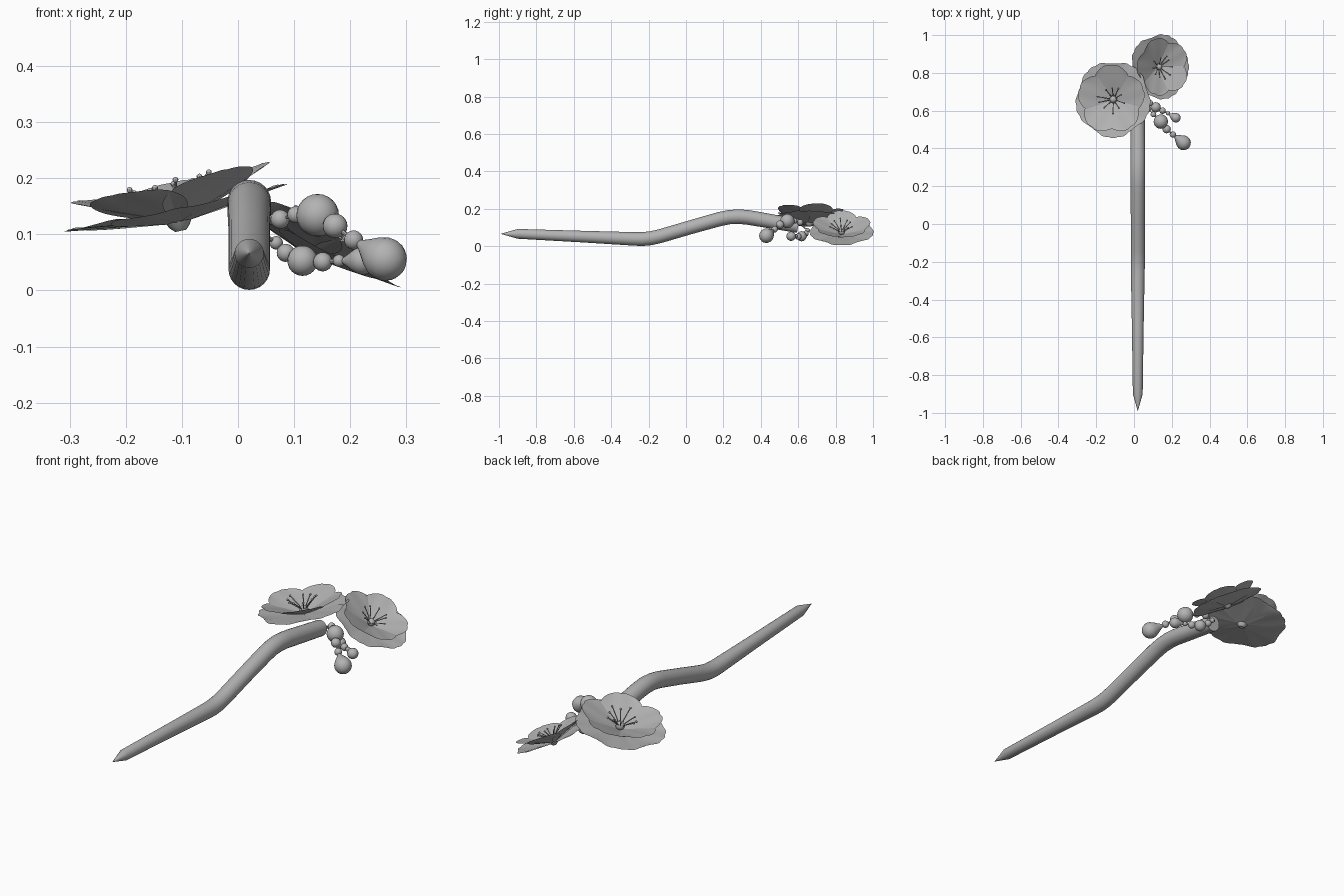
import bpy, bmesh, math, random
from mathutils import Vector, Matrix

if "Cube" in bpy.data.objects:
    bpy.data.objects.remove(bpy.data.objects["Cube"])

random.seed(4)
grey = bpy.data.materials.new("plain grey")
grey.diffuse_color = (0.45, 0.45, 0.45, 1)
grey.use_nodes = True
grey.node_tree.nodes["Principled BSDF"].inputs["Base Color"].default_value = grey.diffuse_color


def finish(bm, name, matrix=None, angle=40, fix=True):
    if fix:
        bmesh.ops.recalc_face_normals(bm, faces=bm.faces)
    me = bpy.data.meshes.new(name)
    bm.to_mesh(me)
    bm.free()
    ob = bpy.data.objects.new(name, me)
    bpy.context.collection.objects.link(ob)
    me.materials.append(grey)
    if matrix:
        me.transform(matrix)
    bpy.ops.object.select_all(action='DESELECT')
    ob.select_set(True)
    bpy.context.view_layer.objects.active = ob
    bpy.ops.object.shade_smooth_by_angle(angle=math.radians(angle))
    return ob


def tube(bm, pts, radii, sides):
    """Sweep a circle along points, capping both ends."""
    pts = [Vector(p) for p in pts]
    rings = []
    for i, p in enumerate(pts):
        t = (pts[min(i + 1, len(pts) - 1)] - pts[max(i - 1, 0)]).normalized()
        ref = Vector((1, 0, 0)) if abs(t.x) < 0.8 else Vector((0, 0, 1))
        a = t.cross(ref).normalized()
        b = t.cross(a)
        rings.append([bm.verts.new(p + radii[i] * (a * math.cos(k * math.tau / sides) + b * math.sin(k * math.tau / sides)))
                      for k in range(sides)])
    for r, s in zip(rings, rings[1:]):
        for k in range(sides):
            bm.faces.new((r[k], r[(k + 1) % sides], s[(k + 1) % sides], s[k]))
    bm.faces.new(rings[0])
    bm.faces.new(rings[-1])


def ball(bm, p, r):
    bmesh.ops.create_uvsphere(bm, u_segments=20, v_segments=12, radius=r, matrix=Matrix.Translation(p))


# Bent tapering pin with a pointed tip
bm = bmesh.new()
path = [(-0.99, 0.066), (-0.9, 0.066), (-0.55, 0.051), (-0.28, 0.039), (-0.235, 0.038), (-0.19, 0.042),
        (-0.14, 0.053), (0.02, 0.1), (0.18, 0.145), (0.23, 0.155), (0.28, 0.158), (0.33, 0.154),
        (0.39, 0.144), (0.6, 0.108)]
radii = [0.0005, 0.026, 0.031, 0.036, 0.037, 0.037, 0.037, 0.037, 0.038, 0.038, 0.039, 0.039, 0.039, 0.037]
tube(bm, [(0.02, y, z) for y, z in path], radii, 24)
finish(bm, "hairpin_stick", angle=30)


def petal(bm, turn, length, half, rise, lobes, n=12, m=18):
    """One curved petal sheet, narrow at the base with a lobed rim."""
    rot = Matrix.Rotation(turn, 3, 'Z')
    grid = []
    for i in range(n + 1):
        u = i / n
        row = []
        for j in range(m + 1):
            v = 2 * j / m - 1
            w = half * (0.1 + 0.9 * math.sin(math.pi / 2 * min(1, u / 0.8)) ** 1.1)
            if u > 0.8:
                w *= 1 - 1.5 * (u - 0.8) ** 2
            tip = length * (1 - 0.27 * abs(v) ** 2.4)
            if lobes:
                tip *= 0.965 + 0.035 * abs(math.cos(lobes * math.pi * v / 2))
            else:
                tip *= 1 - 0.03 * math.exp(-(v / 0.15) ** 2)
            x = 0.006 + u * (tip - 0.006)
            z = rise * (x / length) ** 0.9 + 0.07 * half * u * (v * v - 0.3) + 0.012 * half * math.cos(7 * v) * u
            row.append(bm.verts.new(rot @ Vector((x, v * w, z))))
        grid.append(row)
    for a, b in zip(grid, grid[1:]):
        for j in range(m):
            bm.faces.new((a[j], b[j], b[j + 1], a[j + 1]))


def flower(name, centre, lean, size, start):
    mat = Matrix.Translation(centre) @ Matrix.Rotation(math.radians(lean), 4, 'Y') @ Matrix.Scale(size, 4)
    # Two layers of five petals
    for layer, length, half, rise, lobes, off in (("outer", 1.03, 0.6, 0.14, 4, 36), ("inner", 0.92, 0.46, 0.38, 0, 0)):
        bm = bmesh.new()
        for k in range(5):
            petal(bm, math.radians(start + off + 72 * k), length, half, rise + 0.015 * (k % 2), lobes)
        finish(bm, f"{name}_{layer}_petals", mat, 60, fix=False)
    # Central bead and curved stamens with tips
    bm = bmesh.new()
    ball(bm, (0, 0, 0.1), 0.1)
    finish(bm, name + "_centre_bead", mat)
    bm = bmesh.new()
    for k in range(10):
        a = math.radians(start + 36 * k) + random.uniform(-0.15, 0.15)
        r = random.uniform(0.28, 0.4)
        h = random.uniform(0.28, 0.36)
        pts = [(math.cos(a) * r * t, math.sin(a) * r * t, 0.04 + h * t ** 0.8) for t in (0.1, 0.35, 0.6, 0.8, 1)]
        tube(bm, pts, [0.012] * 5, 6)
        bmesh.ops.create_uvsphere(bm, u_segments=8, v_segments=6, radius=0.026, matrix=Matrix.Translation(pts[-1]))
    finish(bm, name + "_stamens", mat)
    # Small cup under the petals
    bm = bmesh.new()
    tube(bm, [(0, 0, -0.07), (0, 0, -0.03), (0, 0, 0.02)], [0.05, 0.09, 0.12], 16)
    finish(bm, name + "_cup", mat)


flower("large_flower", (-0.105, 0.66, 0.12), -12, 0.2, 90)
flower("small_flower", (0.125, 0.832, 0.062), 27, 0.17, 108)


def strand(name, beads, drop, r):
    """Beads on a thread ending in a teardrop."""
    bm = bmesh.new()
    for p, br in beads:
        ball(bm, p, br)
    finish(bm, name + "_beads")
    last = Vector(beads[-1][0])
    bm = bmesh.new()
    tube(bm, [(0.03, 0.62, 0.11)] + [p for p, _ in beads] + [drop], [0.004] * (len(beads) + 2), 8)
    finish(bm, name + "_thread")
    d = (Vector(drop) - last).normalized()
    prof = [(-1.75, 0.12), (-1.5, 0.25), (-1.1, 0.5), (-0.7, 0.76), (-0.3, 0.95), (0, 1),
            (0.35, 0.94), (0.65, 0.76), (0.87, 0.5), (0.97, 0.25), (1, 0.02)]
    bm = bmesh.new()
    tube(bm, [Vector(drop) + d * t * r for t, _ in prof], [w * r for _, w in prof], 20)
    finish(bm, name + "_teardrop")


strand("long_strand", [((0.075, 0.61, 0.127), 0.017), ((0.103, 0.58, 0.135), 0.015), ((0.142, 0.542, 0.134), 0.038),
                       ((0.173, 0.502, 0.115), 0.022), ((0.206, 0.474, 0.09), 0.017)], (0.262, 0.43, 0.056), 0.039)
strand("short_strand", [((0.068, 0.65, 0.085), 0.012), ((0.085, 0.64, 0.067), 0.016), ((0.115, 0.618, 0.053), 0.027),
                        ((0.151, 0.6, 0.051), 0.017), ((0.18, 0.586, 0.053), 0.011)], (0.222, 0.562, 0.053), 0.025)
